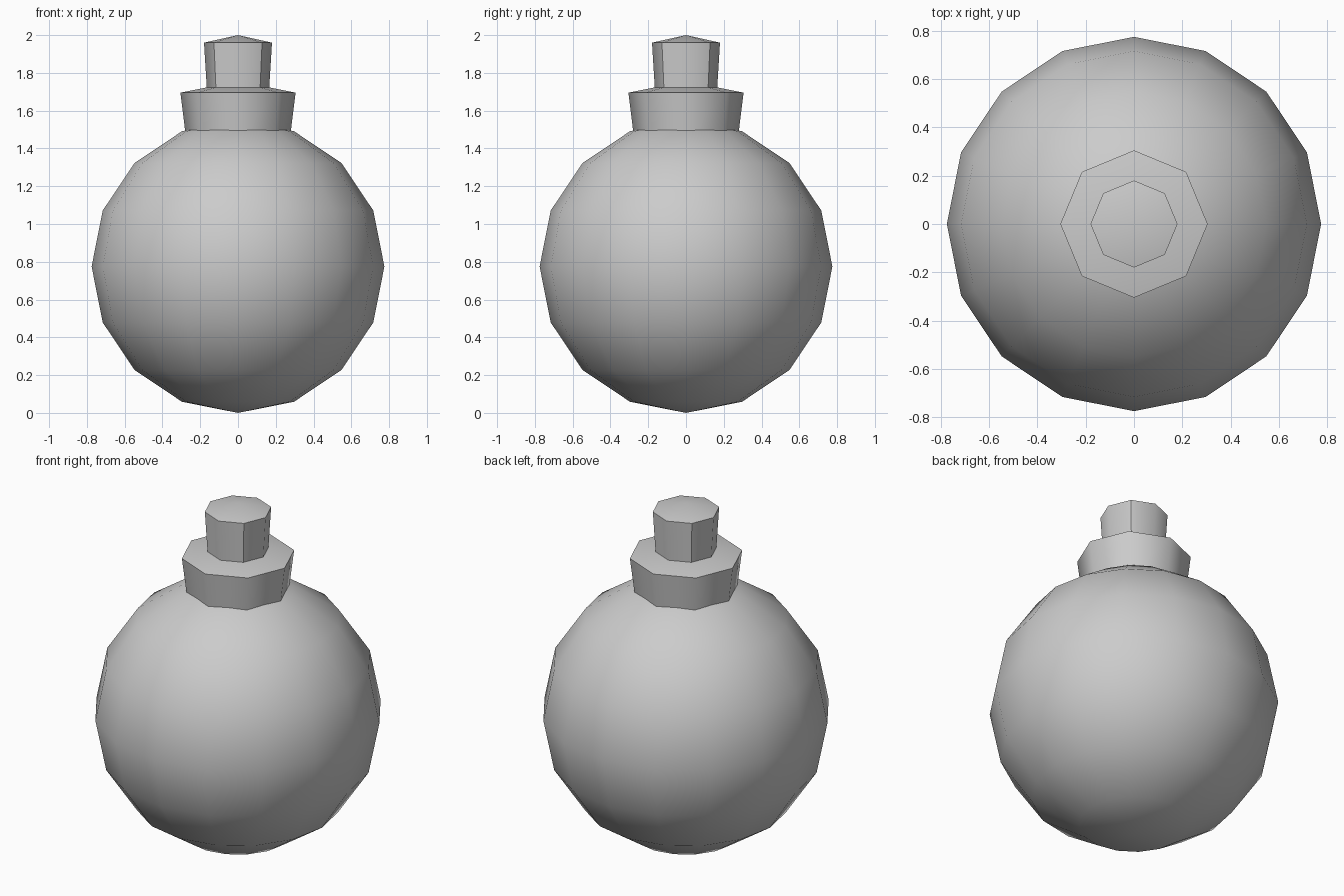
import bpy, bmesh, math

cube = bpy.data.objects.get("Cube")
if cube:
    bpy.data.objects.remove(cube, do_unlink=True)

# One plain grey for the whole flask
grey = bpy.data.materials.new("light grey")
grey.use_nodes = True
colour = (0.6, 0.6, 0.6, 1)
grey.diffuse_color = colour
grey.node_tree.nodes["Principled BSDF"].inputs["Base Color"].default_value = colour


def lathe(name, profile, sides, sharp):
    """Spin (radius, z) points round z; zero radius closes to a pole.
    sharp(edge) chooses the hard edges."""
    bm = bmesh.new()
    rings = []
    for r, z in profile:
        count = sides if r else 1
        rings.append([bm.verts.new((r * math.cos(2 * math.pi * i / sides),
                                    r * math.sin(2 * math.pi * i / sides), z))
                      for i in range(count)])
    for low, high in zip(rings, rings[1:]):
        for i in range(sides):
            j = (i + 1) % sides
            corners = [low[i % len(low)], low[j % len(low)],
                       high[j % len(high)], high[i % len(high)]]
            bm.faces.new(list(dict.fromkeys(corners)))
    bmesh.ops.recalc_face_normals(bm, faces=bm.faces)
    for face in bm.faces:
        face.smooth = True
    for edge in bm.edges:
        edge.smooth = not sharp(edge)
    mesh = bpy.data.meshes.new(name)
    bm.to_mesh(mesh)
    bm.free()
    mesh.materials.append(grey)
    obj = bpy.data.objects.new(name, mesh)
    bpy.context.collection.objects.link(obj)
    return obj


def is_rim(edge):
    a, b = (v.co for v in edge.verts)
    return abs(a.z - b.z) < 1e-4


def is_rim_or_diagonal(edge):
    a, b = (v.co for v in edge.verts)
    upright = a.xy.length > 0.1 and b.xy.length > 0.1
    return is_rim(edge) or (upright and abs(abs(a.x) - abs(a.y)) < 1e-3)


# Round body, faceted in outline but smoothly shaded
R = 0.775
body = [(0 if k in (0, 8) else R * math.sin(k * math.pi / 8),
         R - R * math.cos(k * math.pi / 8)) for k in range(9)]
lathe("body", body, 16, lambda e: False)

# Flared octagonal neck with a shallow pointed top
lathe("neck", [(0, 1.47), (0.277, 1.47), (0.305, 1.695), (0, 1.757)], 8, is_rim)

# Octagonal stopper with a shallow pointed top
lathe("stopper", [(0, 1.7), (0.164, 1.7), (0.18, 1.96), (0, 2.0)], 8, is_rim_or_diagonal)
